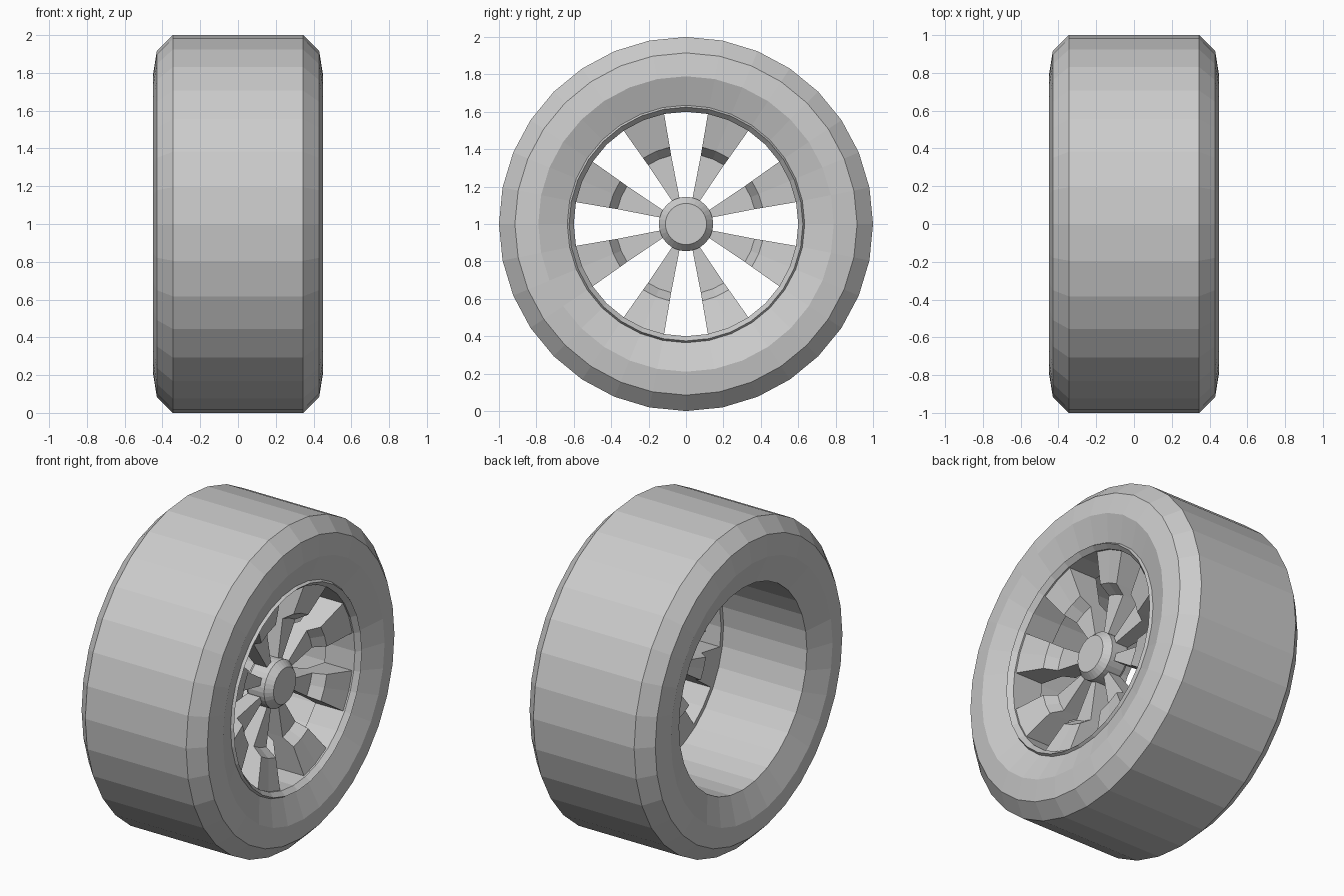
import bpy, bmesh
from math import sin, cos, pi, radians

cube = bpy.data.objects.get("Cube")
if cube:
    bpy.data.objects.remove(cube)

SIDES = 32
grey = bpy.data.materials.new("plain_grey")
grey.use_nodes = True
GREY = (0.6, 0.6, 0.6, 1)
grey.diffuse_color = GREY
grey.node_tree.nodes["Principled BSDF"].inputs["Base Color"].default_value = GREY


def ring_point(x, r, angle):
    """Point on a circle around the axle; angle runs from the top towards +y."""
    return (x, r * sin(angle), 1 + r * cos(angle))


def finish(name, bm):
    bmesh.ops.recalc_face_normals(bm, faces=bm.faces)
    mesh = bpy.data.meshes.new(name)
    bm.to_mesh(mesh)
    bm.free()
    mesh.materials.append(grey)
    obj = bpy.data.objects.new(name, mesh)
    bpy.context.collection.objects.link(obj)
    return obj


def lathe(name, profile, closed=True):
    """Turn an (x, radius) profile about the axle; open profiles get end caps."""
    bm = bmesh.new()
    rings = [[bm.verts.new(ring_point(x, r, 2 * pi * i / SIDES)) for i in range(SIDES)]
             for x, r in profile]
    pairs = list(zip(rings, rings[1:]))
    if closed:
        pairs.append((rings[-1], rings[0]))
    else:
        bm.faces.new(rings[0])
        bm.faces.new(rings[-1])
    for a, b in pairs:
        for i in range(SIDES):
            j = (i + 1) % SIDES
            bm.faces.new((a[i], a[j], b[j], b[i]))
    return finish(name, bm)


# Tyre: symmetric cross-section with bevelled shoulders and dished sidewalls
half = [(0.345, 1.0), (0.43, 0.915), (0.45, 0.79), (0.39, 0.625)]
lathe("tyre", half + [(-x, r) for x, r in reversed(half)])

# Rim ring with a small raised lip
lathe("rim", [(0.385, 0.64), (0.41, 0.625), (0.38, 0.60), (0.18, 0.60), (0.18, 0.64)])

# Hub with a bevelled cap
lathe("hub", [(0.15, 0.13), (0.17, 0.145), (0.28, 0.145), (0.32, 0.11)], closed=False)

# Spokes: radius, front x, back x, half angle in degrees
stations = [(0.11, 0.25, 0.17, 7.5), (0.375, 0.25, 0.12, 10.3),
            (0.42, 0.32, 0.18, 10.6), (0.60, 0.37, 0.18, 11.25)]
bm = bmesh.new()
for n in range(8):
    mid = radians(22.5 + 45 * n)
    sections = []
    for r, front, back, spread in stations:
        angles = [mid + radians(spread) * k for k in (-1, 0, 1)]
        loop = [(front, a) for a in angles] + [(back, a) for a in reversed(angles)]
        sections.append([bm.verts.new(ring_point(x, r, a)) for x, a in loop])
    for a, b in zip(sections, sections[1:]):
        for i in range(6):
            j = (i + 1) % 6
            bm.faces.new((a[i], a[j], b[j], b[i]))
    bm.faces.new(sections[0])
    bm.faces.new(sections[-1])
finish("spokes", bm)
